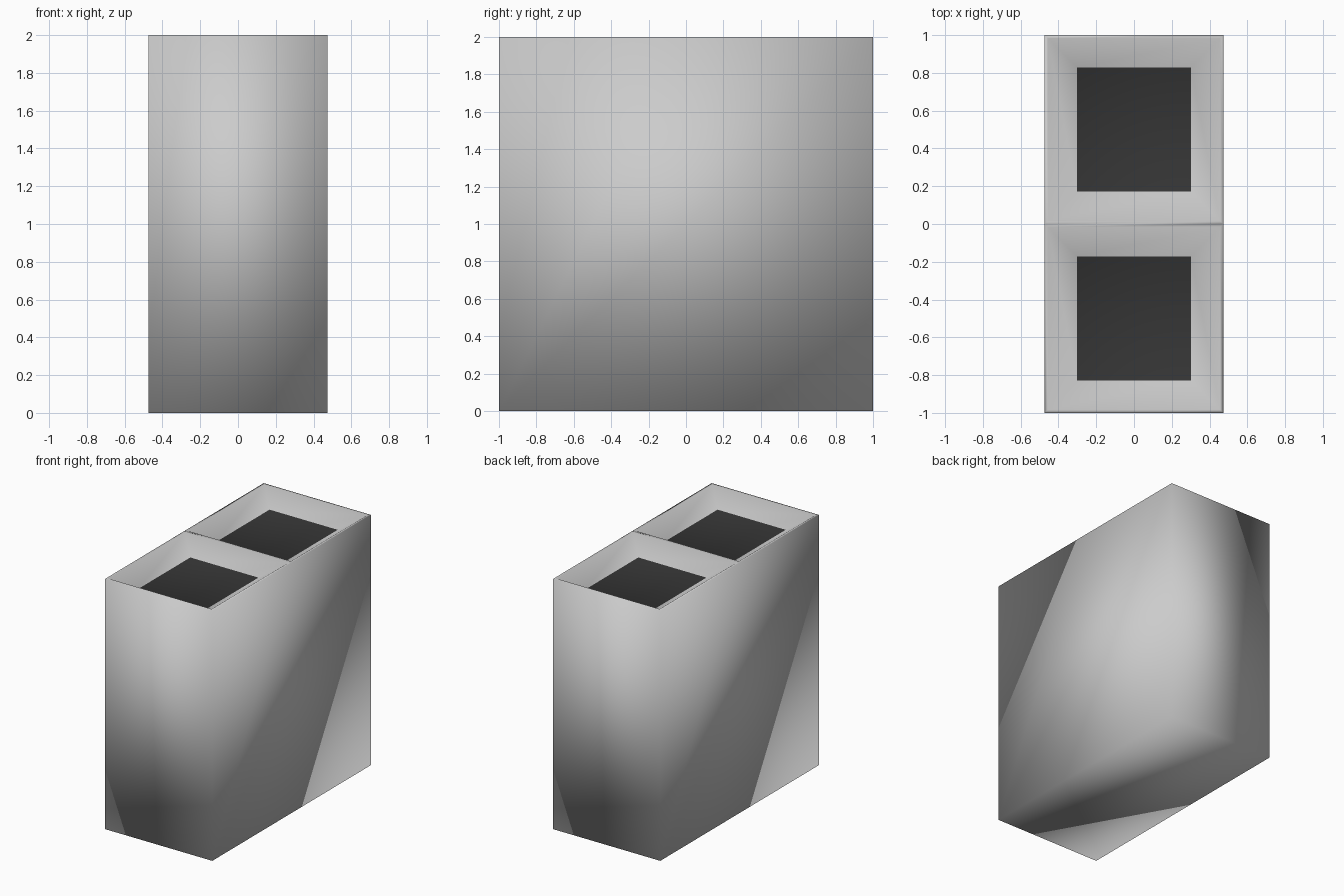
import bpy
import bmesh
from mathutils import Matrix

if "Cube" in bpy.data.objects:
    bpy.data.objects.remove(bpy.data.objects["Cube"])

HALF_W = 0.473    # half width of the body
RIM = 0.017       # thin flat rim around each compartment
SLOPE = 0.155     # width of the sloping surround
DEPTH = 0.10      # drop from rim to dark opening

bm = bmesh.new()

# Closed box body, 2 deep and 2 tall
bmesh.ops.create_cube(bm, size=2.0, matrix=Matrix.Translation((0, 0, 1)) @ Matrix.Diagonal((HALF_W, 1, 1, 1)))

# Split the top into two equal compartments
top = max(bm.faces, key=lambda f: f.calc_center_median().z)
bmesh.ops.bisect_plane(bm, geom=[top] + list(top.edges) + list(top.verts),
                       plane_co=(0, 0, 0), plane_no=(0, 1, 0))
bm.normal_update()
cells = [f for f in bm.faces if f.calc_center_median().z > 1.99]

# Rim, then a surround sloping down to each opening
bmesh.ops.inset_individual(bm, faces=cells, thickness=RIM, depth=0, use_even_offset=True)
bmesh.ops.inset_individual(bm, faces=cells, thickness=SLOPE, depth=0, use_even_offset=True)
for v in {v for f in cells for v in f.verts}:
    v.co.z = 2.0 - DEPTH

# Dark square openings
for f in bm.faces:
    f.smooth = True
    f.material_index = 0
for f in cells:
    f.material_index = 1

mesh = bpy.data.meshes.new("double_bin")
bm.to_mesh(mesh)
bm.free()

for name, shade in (("body_grey", 0.8), ("opening_dark", 0.035)):
    mat = bpy.data.materials.new(name)
    mat.diffuse_color = (shade, shade, shade, 1)
    mat.use_nodes = True
    mat.node_tree.nodes["Principled BSDF"].inputs["Base Color"].default_value = mat.diffuse_color
    mesh.materials.append(mat)

obj = bpy.data.objects.new("double_bin", mesh)
bpy.context.collection.objects.link(obj)
